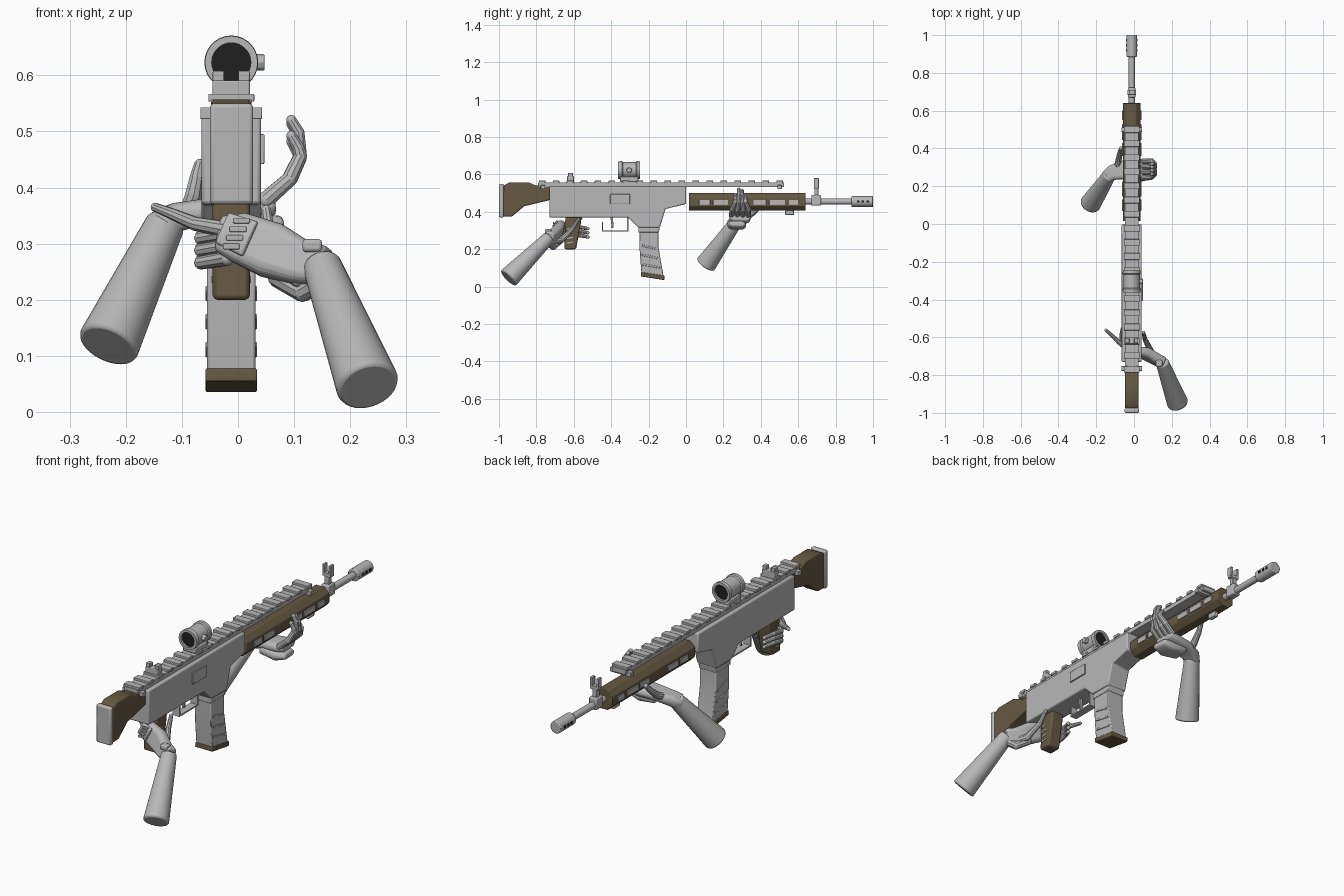
import bpy, bmesh, math
from mathutils import Vector

if "Cube" in bpy.data.objects:
    bpy.data.objects.remove(bpy.data.objects["Cube"])

CX = -0.012  # centre line of the rifle


def material(name, rgb):
    m = bpy.data.materials.new(name)
    m.diffuse_color = (*rgb, 1)
    m.use_nodes = True
    m.node_tree.nodes["Principled BSDF"].inputs["Base Color"].default_value = m.diffuse_color
    return m


GREY = material("grey", (0.48, 0.48, 0.48))
BROWN = material("dark_tan", (0.135, 0.10, 0.055))
BLACK = material("lens_black", (0.014, 0.014, 0.014))


def finish(name, bm, mat, bevel=0.0):
    bmesh.ops.recalc_face_normals(bm, faces=bm.faces)
    me = bpy.data.meshes.new(name)
    bm.to_mesh(me)
    bm.free()
    me.materials.append(mat)
    ob = bpy.data.objects.new(name, me)
    bpy.context.collection.objects.link(ob)
    if bevel:
        b = ob.modifiers.new("bevel", "BEVEL")
        b.width, b.segments, b.limit_method = bevel, 2, "ANGLE"
    return ob


def add_rings(bm, rings):
    vs = [[bm.verts.new(p) for p in r] for r in rings]
    n = len(vs[0])
    for a, b in zip(vs, vs[1:]):
        for i in range(n):
            bm.faces.new((a[i], a[(i + 1) % n], b[(i + 1) % n], b[i]))
    bm.faces.new(vs[0])
    bm.faces.new(vs[-1])


def prism(name, pts, half, mat, bevel=0.0, cx=CX):
    """Side profile (y, z) extruded across the width."""
    bm = bmesh.new()
    add_rings(bm, [[(cx + s * half, y, z) for y, z in pts] for s in (-1, 1)])
    return finish(name, bm, mat, bevel)


def box(name, x0, x1, y0, y1, z0, z1, mat=GREY, bevel=0.0):
    return prism(name, [(y0, z0), (y1, z0), (y1, z1), (y0, z1)], (x1 - x0) / 2, mat, bevel, (x0 + x1) / 2)


def tube(name, p, q, r0, r1, mat=GREY, n=24, bevel=0.0):
    p, q = Vector(p), Vector(q)
    rot = (q - p).to_track_quat("Z", "Y")
    angles = [2 * math.pi * i / n for i in range(n)]
    bm = bmesh.new()
    add_rings(bm, [[c + rot @ Vector((r * math.cos(a), r * math.sin(a), 0)) for a in angles]
                   for c, r in ((p, r0), (q, r1))])
    return finish(name, bm, mat, bevel)


def lathe_y(name, prof, z, mat, n=28):
    """Closed (y, radius) profile turned about a lengthwise axis."""
    bm = bmesh.new()
    add = [[bm.verts.new((CX + r * math.cos(2 * math.pi * i / n), y, z + r * math.sin(2 * math.pi * i / n)))
            for i in range(n)] for y, r in prof]
    for a, b in zip(add, add[1:] + add[:1]):
        for i in range(n):
            bm.faces.new((a[i], a[(i + 1) % n], b[(i + 1) % n], b[i]))
    return finish(name, bm, mat)


def palm(name, stations, across, bevel=0.008):
    """Chamfered slab through (centre, half width, half thickness) stations."""
    across = Vector(across).normalized()
    cs = [Vector(s[0]) for s in stations]
    rings = []
    for i, (c, w, t) in enumerate(stations):
        d = (cs[min(i + 1, len(cs) - 1)] - cs[max(i - 1, 0)]).normalized()
        u = (across - d * across.dot(d)).normalized()
        v = d.cross(u)
        rings.append([cs[i] + u * w * a + v * t * b for a, b in
                      ((1, .5), (.7, 1), (-.7, 1), (-1, .5), (-1, -.5), (-.7, -1), (.7, -1), (1, -.5))])
    bm = bmesh.new()
    add_rings(bm, rings)
    return finish(name, bm, GREY, bevel)


def finger(name, pts, r0=0.015, r1=0.010):
    """Tapered segments with round knuckles."""
    bm = bmesh.new()
    pts = [Vector(p) for p in pts]
    rad = [r0 + (r1 - r0) * i / (len(pts) - 1) for i in range(len(pts))]
    for i, p in enumerate(pts):
        v = bmesh.ops.create_uvsphere(bm, u_segments=10, v_segments=6, radius=rad[i])["verts"]
        bmesh.ops.translate(bm, verts=v, vec=p)
    for i in range(len(pts) - 1):
        rot = (pts[i + 1] - pts[i]).to_track_quat("Z", "Y")
        add_rings(bm, [[pts[k] + rot @ Vector((rad[k] * math.cos(a * math.pi / 5), rad[k] * math.sin(a * math.pi / 5), 0))
                        for a in range(10)] for k in (i, i + 1)])
    return finish(name, bm, GREY)


# Stock and butt pad
prism("stock", [(-.978, .375), (-.93, .375), (-.865, .43), (-.72, .465), (-.72, .54), (-.80, .54),
                (-.84, .557), (-.945, .557), (-.978, .54)], .035, BROWN, .006)
box("butt_pad", -.05, .027, -1.0, -.975, .37, .55, GREY, .007)

# Receiver with the magazine well
prism("receiver", [(-.73, .37), (-.31, .37), (-.255, .315), (-.14, .315), (-.11, .415),
                   (0, .442), (0, .535), (-.73, .535)], .053, GREY, .006)
box("ejection_port_cover", .038, .047, -.405, -.30, .442, .495, GREY, .002)
prism("magazine_well", [(-.255, .29), (-.145, .29), (-.14, .32), (-.255, .32)], .046, GREY, .003)

# Top rail with repeated teeth
box("rail_base", -.048, .024, -.79, .525, .533, .557, GREY, .002)
tooth = box("rail_teeth", -.053, .029, -.787, -.752, .553, .567, GREY, .002)
arr = tooth.modifiers.new("repeat", "ARRAY")
arr.count, arr.use_relative_offset, arr.use_constant_offset = 18, False, True
arr.constant_offset_displace = (0, .0747, 0)
for i, y in enumerate((-.765, .5)):
    box(f"rail_clamp_{i}", -.067, .043, y - .012, y + .012, .522, .543, GREY, .002)

# Handguard and its side panels
bm = bmesh.new()
outline = [(-.047, -.022), (-.022, -.047), (.022, -.047), (.047, -.022),
           (.047, .022), (.022, .047), (-.022, .047), (-.047, .022)]
add_rings(bm, [[(CX + x, y, .453 + z) for x, z in outline] for y in (.015, .64)])
finish("handguard", bm, BROWN, .003)
for i, (y0, y1) in enumerate(((.07, .13), (.145, .225), (.36, .43), (.445, .53), (.55, .60))):
    box(f"handguard_panel_{i}", CX - .052, CX + .052, y0, y1, .436, .464, GREY, .002)
box("sling_stud", CX - .012, CX + .012, .53, .578, .383, .408, GREY, .004)

# Barrel, gas block and muzzle
tube("barrel", (CX, .60, .455), (CX, .92, .455), .016, .016)
tube("muzzle", (CX, .885, .455), (CX, 1.0, .455), .029, .029, bevel=.004)
for i in range(3):
    y = .913 + i * .026
    box(f"muzzle_vent_{i}", CX - .0305, CX + .0305, y, y + .014, .449, .461, BLACK)
box("gas_block", CX - .02, CX + .02, .67, .722, .434, .49, GREY, .005)

# Front sight: post with a forked top
box("front_sight_post", CX - .012, CX + .012, .686, .708, .485, .535, GREY, .002)
box("front_sight_bridge", CX - .022, CX + .022, .684, .71, .525, .542, GREY, .002)
for s in (-1, 1):
    box("front_sight_prong", CX + s * .017 - .006, CX + s * .017 + .006, .684, .71, .535, .58, GREY, .002)

# Rear sight
box("rear_sight_base", CX - .033, CX + .033, -.635, -.60, .557, .591, GREY, .003)
for s in (-1, 1):
    box("rear_sight_prong", CX + s * .023 - .01, CX + s * .023 + .01, -.63, -.605, .588, .608, GREY, .002)

# Optic: hollow tube, dark lens, mount and knobs
lathe_y("optic_tube", [(-.363, .035), (-.363, .047), (-.343, .048), (-.338, .043), (-.268, .043),
                       (-.263, .048), (-.245, .047), (-.245, .035)], .623, GREY)
tube("optic_lens", (CX, -.353, .623), (CX, -.255, .623), .0355, .0355, BLACK)
box("optic_mount", CX - .033, CX + .033, -.352, -.255, .56, .588, GREY, .004)
tube("optic_knob", (.025, -.304, .623), (.047, -.304, .623), .015, .015, n=8, bevel=.002)

# Magazine with ribs and a floor plate
prism("magazine", [(-.25, .30), (-.147, .30), (-.147, .21), (-.12, .055), (-.238, .072), (-.247, .18)],
      .043, GREY, .004)
for i, z in enumerate((.10, .15, .20)):
    y = -.147 + max(0, .21 - z) * .17
    prism(f"magazine_rib_{i}", [(-.235, z + .015), (y - .012, z - .003), (y - .012, z + .007), (-.235, z + .025)],
          .046, GREY, .002)
prism("magazine_floor_plate", [(-.242, .055), (-.116, .035), (-.114, .058), (-.24, .078)], .046, BROWN, .003)

# Pistol grip with side slots
prism("grip", [(-.645, .375), (-.56, .375), (-.562, .34), (-.588, .2), (-.65, .2)], .033, BROWN, .008)
for i in range(4):
    z = .23 + i * .025
    prism(f"grip_slot_{i}", [(-.635, z), (-.605, z + .006), (-.605, z + .012), (-.635, z + .006)], .0355, GREY)

# Trigger and its guard
box("guard_bottom", CX - .018, CX + .018, -.45, -.308, .294, .301)
for i, (y, z) in enumerate(((-.45, .345), (-.315, .375))):
    box(f"guard_upright_{i}", CX - .018, CX + .018, y, y + .007, .296, z)
prism("trigger", [(-.405, .38), (-.39, .38), (-.388, .315), (-.397, .312)], .007, GREY, .002)

# Rear arm and hand
tube("rear_forearm", (.232, -.95, .045), (.148, -.73, .265), .057, .034, n=32, bevel=.008)
palm("rear_palm", [((.155, -.735, .258), .036, .028), ((.115, -.715, .265), .04, .028),
                   ((.06, -.685, .288), .05, .028), ((.0, -.672, .312), .045, .022),
                   ((-.035, -.665, .318), .032, .016)], (.3, .2, 1))
palm("rear_hand_plate", [((.022, -.705, .308), .034, .008), ((-.028, -.692, .328), .03, .008)], (.3, .2, 1), .003)
for i in range(4):
    c = Vector((-.003, -.71, .318)) + Vector((.011, .002, .028)) * (i - 1.5) * .55
    box(f"rear_knuckle_bar_{i}", c.x - .015, c.x + .015, c.y - .004, c.y + .004, c.z - .005, c.z + .005, GREY, .002)
box("rear_wrist_buckle", .115, .15, -.755, -.72, .285, .308, GREY, .006)
finger("rear_index", [(-.02, -.672, .325), (-.075, -.63, .335), (-.115, -.592, .352), (-.148, -.562, .365)], .015, .008)
for i in range(3):
    z = .318 - i * .022
    finger(f"rear_finger_{i}", [(-.02, -.668, z), (-.066, -.62, z - .008), (-.064, -.565, z), (-.046, -.525, z - .008)],
           .014, .009)
finger("rear_thumb", [(.11, -.715, .24), (.085, -.665, .25), (.058, -.61, .305), (.05, -.575, .36)], .02, .009)
finger("rear_palm_heel", [(.15, -.735, .235), (.115, -.71, .215), (.07, -.68, .24)], .02, .018)

# Front arm and hand
tube("front_forearm", (-.232, .105, .118), (-.128, .262, .338), .056, .035, n=32, bevel=.008)
palm("front_palm", [((-.145, .245, .325), .036, .026), ((-.115, .272, .345), .04, .026),
                    ((-.06, .285, .358), .05, .022), ((.02, .288, .362), .056, .024),
                    ((.065, .29, .368), .054, .018)], (0, 1, 0))
palm("front_palm_pad", [((-.05, .275, .335), .045, .02), ((.03, .272, .33), .05, .024),
                        ((.08, .275, .335), .04, .014)], (0, 1, 0))
for i in range(4):
    y = .245 + i * .029
    top = (.50, .528, .522, .49)[i]
    finger(f"front_finger_{i}", [(.05, y, .378), (.092, y + .002, .415), (.111, .6 * y + .118, .455),
                                 (.108, .6 * y + .118, top - .03), (.095, .6 * y + .118, top - .008)], .0155, .0095)
finger("front_thumb", [(-.09, .29, .35), (-.082, .335, .375), (-.075, .375, .41), (-.068, .40, .44)], .019, .011)

# Smooth curved surfaces while keeping sharp edges
bpy.ops.object.select_all(action="DESELECT")
for ob in bpy.context.scene.objects:
    ob.select_set(True)
    bpy.context.view_layer.objects.active = ob
bpy.ops.object.shade_smooth_by_angle(angle=math.radians(35))
